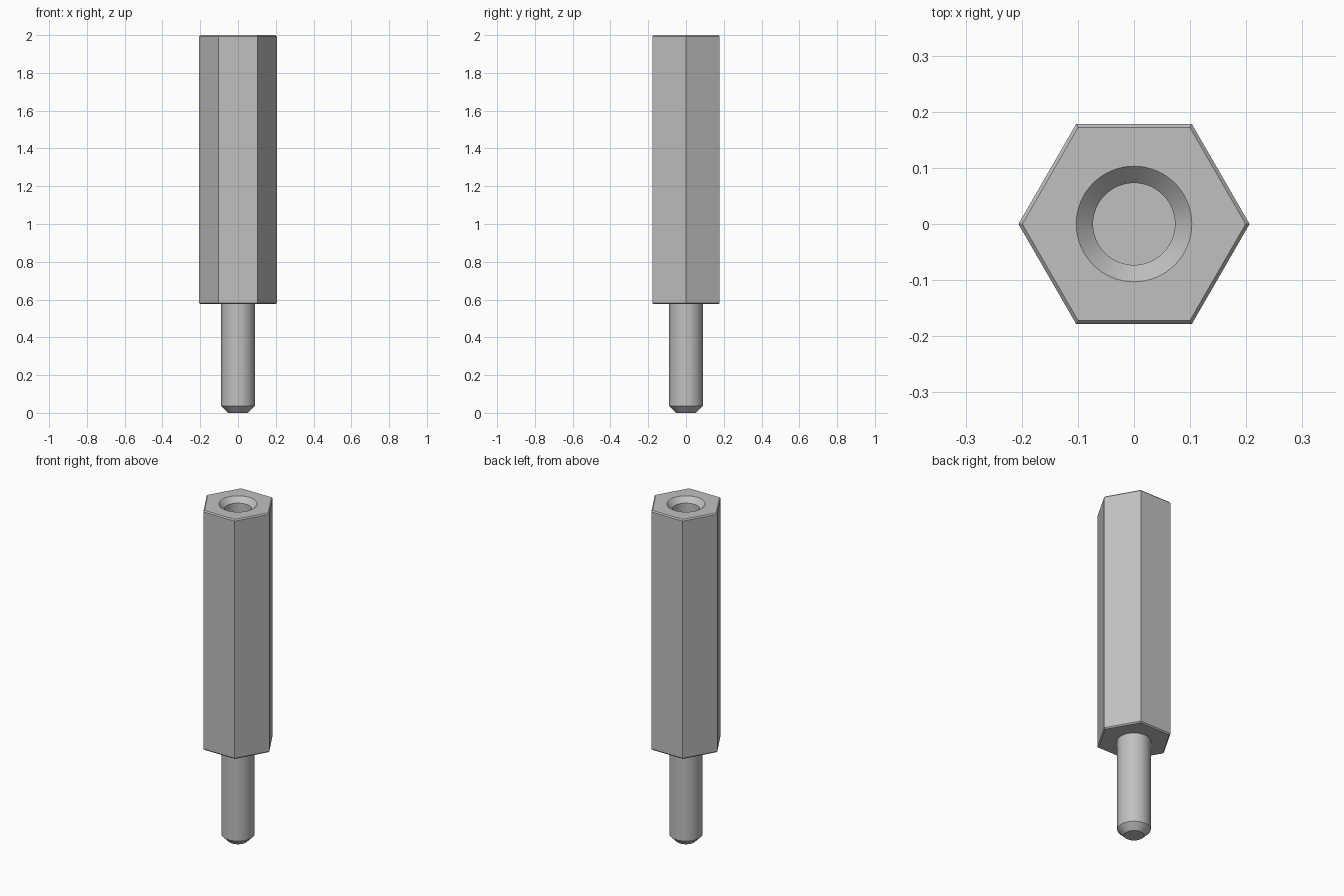
import bpy
import bmesh
import math

cube = bpy.data.objects.get("Cube")
if cube:
    bpy.data.objects.remove(cube, do_unlink=True)

ROUND = 64              # sides of the round parts
TOP = 2.0               # top of the hexagonal body
BASE = 0.576            # underside of the hexagonal body
HEX_R = 0.206           # hexagon corner radius
STUD_R = 0.089
CHAMFER = 0.007
HOLE_R, SINK_R = 0.073, 0.103
HOLE_DEPTH = 0.6

metal = bpy.data.materials.new("grey metal")
metal.use_nodes = True
metal.diffuse_color = (0.53, 0.53, 0.53, 1)
metal.node_tree.nodes["Principled BSDF"].inputs["Base Color"].default_value = metal.diffuse_color


def ring(bm, sides, radius, z):
    """Closed loop of vertices at one height."""
    step = math.tau / sides
    return [bm.verts.new((radius * math.cos(i * step), radius * math.sin(i * step), z))
            for i in range(sides)]


def loft(bm, sides, profile):
    """Join rings given as (radius, z); returns the first and last ring."""
    rings = [ring(bm, sides, r, z) for r, z in profile]
    for a, b in zip(rings, rings[1:]):
        for i in range(sides):
            j = (i + 1) % sides
            bm.faces.new((a[i], a[j], b[j], b[i]))
    return rings[0], rings[-1]


def fill_between(bm, outer, inner):
    """Flat face with a round opening, between a hexagon and a circle."""
    n, m = len(outer), len(inner)
    per = m / n
    sector = [int((i + 0.5) / per + 0.5) % n for i in range(m)]
    for i in range(m):
        j = (i + 1) % m
        a, b = sector[i], sector[j]
        bm.faces.new((inner[i], inner[j], outer[a]))
        if a != b:
            bm.faces.new((inner[j], outer[b], outer[a]))


def finish(bm, name):
    bmesh.ops.recalc_face_normals(bm, faces=bm.faces[:])
    mesh = bpy.data.meshes.new(name)
    bm.to_mesh(mesh)
    bm.free()
    mesh.materials.append(metal)
    obj = bpy.data.objects.new(name, mesh)
    bpy.context.collection.objects.link(obj)
    bpy.ops.object.select_all(action="DESELECT")
    obj.select_set(True)
    bpy.context.view_layer.objects.active = obj
    bpy.ops.object.shade_smooth_by_angle(angle=math.radians(25))


# Hexagonal body with chamfered ends and a countersunk blind hole
bm = bmesh.new()
inset_r = HEX_R - CHAMFER
low, high = loft(bm, 6, [(inset_r, BASE), (HEX_R, BASE + CHAMFER),
                         (HEX_R, TOP - CHAMFER), (inset_r, TOP)])
rim, floor = loft(bm, ROUND, [(SINK_R, TOP), (HOLE_R, TOP - SINK_R + HOLE_R),
                              (HOLE_R, TOP - HOLE_DEPTH)])
bm.faces.new(floor)
fill_between(bm, high, rim)

# Round stud below, growing out of the underside, with a chamfered tip
tip, root = loft(bm, ROUND, [(0.053, 0), (STUD_R, 0.036), (STUD_R, BASE)])
bm.faces.new(tip)
fill_between(bm, low, root)
finish(bm, "hex_standoff")
